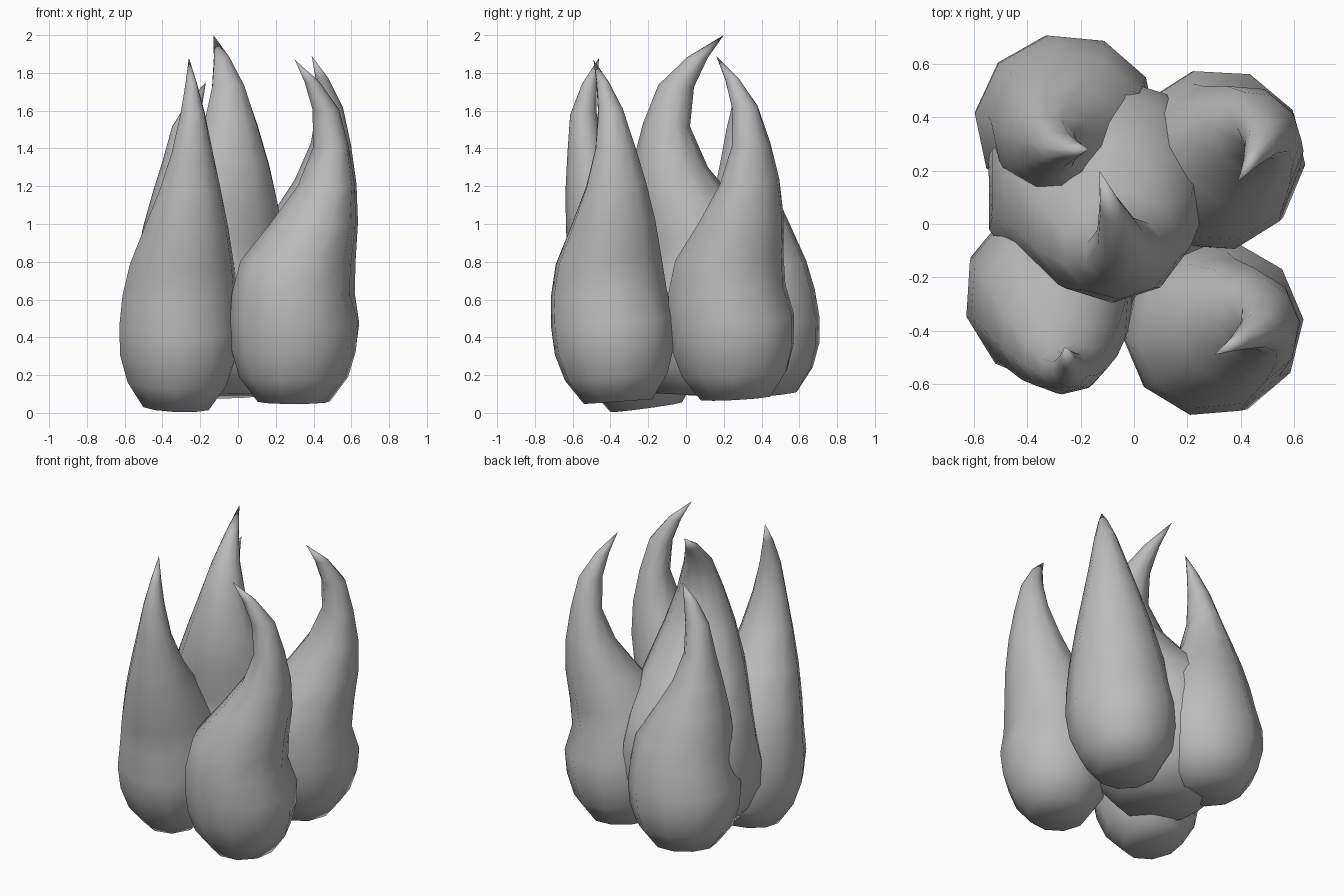
import bpy, bmesh, math
from mathutils import Vector, Matrix

cube = bpy.data.objects.get("Cube")
if cube:
    bpy.data.objects.remove(cube, do_unlink=True)

mat = bpy.data.materials.new("plain_grey")
mat.use_nodes = True
GREY = (0.5, 0.5, 0.5, 1)
mat.diffuse_color = GREY
mat.node_tree.nodes["Principled BSDF"].inputs["Base Color"].default_value = GREY

SIDES = 10
# Flame rings: height, bow offset, half depth along the bow, half width across it
RINGS = [
    (0.00, 0.00, 0.19, 0.18), (0.13, 0.00, 0.285, 0.27), (0.27, 0.00, 0.325, 0.315),
    (0.42, 0.00, 0.335, 0.325), (0.58, -0.02, 0.305, 0.31), (0.75, 0.01, 0.29, 0.28),
    (0.95, 0.11, 0.22, 0.225), (1.15, 0.185, 0.145, 0.165), (1.35, 0.21, 0.09, 0.11),
    (1.55, 0.18, 0.07, 0.065), (1.70, 0.10, 0.04, 0.03),
]
LENGTH = 1.82


def flame(name, base, tip, bow_angle, bow=1.0, width=1.0):
    """Teardrop bowed towards bow_angle, its tip hooking back over the base."""
    base, tip = Vector(base), Vector(tip)
    axis = tip - base
    stretch = axis.length / LENGTH
    place = (Matrix.Translation(base)
             @ Vector((0, 0, 1)).rotation_difference(axis).to_matrix().to_4x4()
             @ Matrix.Rotation(math.radians(bow_angle), 4, 'Z'))
    bm = bmesh.new()
    loops = []
    for z, off, depth, half in RINGS:
        ring = []
        for i in range(SIDES):
            a = math.tau * (i + 0.5) / SIDES
            co = Vector((off * bow + depth * width * math.cos(a),
                         half * width * math.sin(a), z * stretch))
            ring.append(bm.verts.new(place @ co))
        loops.append(ring)
    for low, high in zip(loops, loops[1:]):
        for i in range(SIDES):
            j = (i + 1) % SIDES
            bm.faces.new((low[i], low[j], high[j], high[i]))
    # Flat underside and pointed tip
    bm.faces.new(loops[0][::-1])
    point = bm.verts.new(tip)
    for i in range(SIDES):
        bm.faces.new((loops[-1][i], loops[-1][(i + 1) % SIDES], point))
    for f in bm.faces:
        f.smooth = True
    mesh = bpy.data.meshes.new(name)
    bm.to_mesh(mesh)
    bm.free()
    mesh.materials.append(mat)
    bpy.context.collection.objects.link(bpy.data.objects.new(name, mesh))


flame("front_right_flame", (-0.325, -0.21, 0.03), (-0.26, -0.46, 1.88), -76, 0.7, 1.01)
flame("front_left_flame", (0.295, -0.36, 0.06), (0.30, -0.49, 1.87), 23, 1.0, 1.02)
flame("back_left_flame", (0.275, 0.265, 0.08), (0.39, 0.16, 1.89), 50, 0.98, 1.04)
flame("back_right_flame", (-0.28, 0.41, 0.10), (-0.17, 0.28, 1.75), 192, 0.52, 1.03)
flame("centre_flame", (-0.12, 0.09, 0.09), (-0.13, 0.20, 2.00), -72, 1.38, 1.36)
